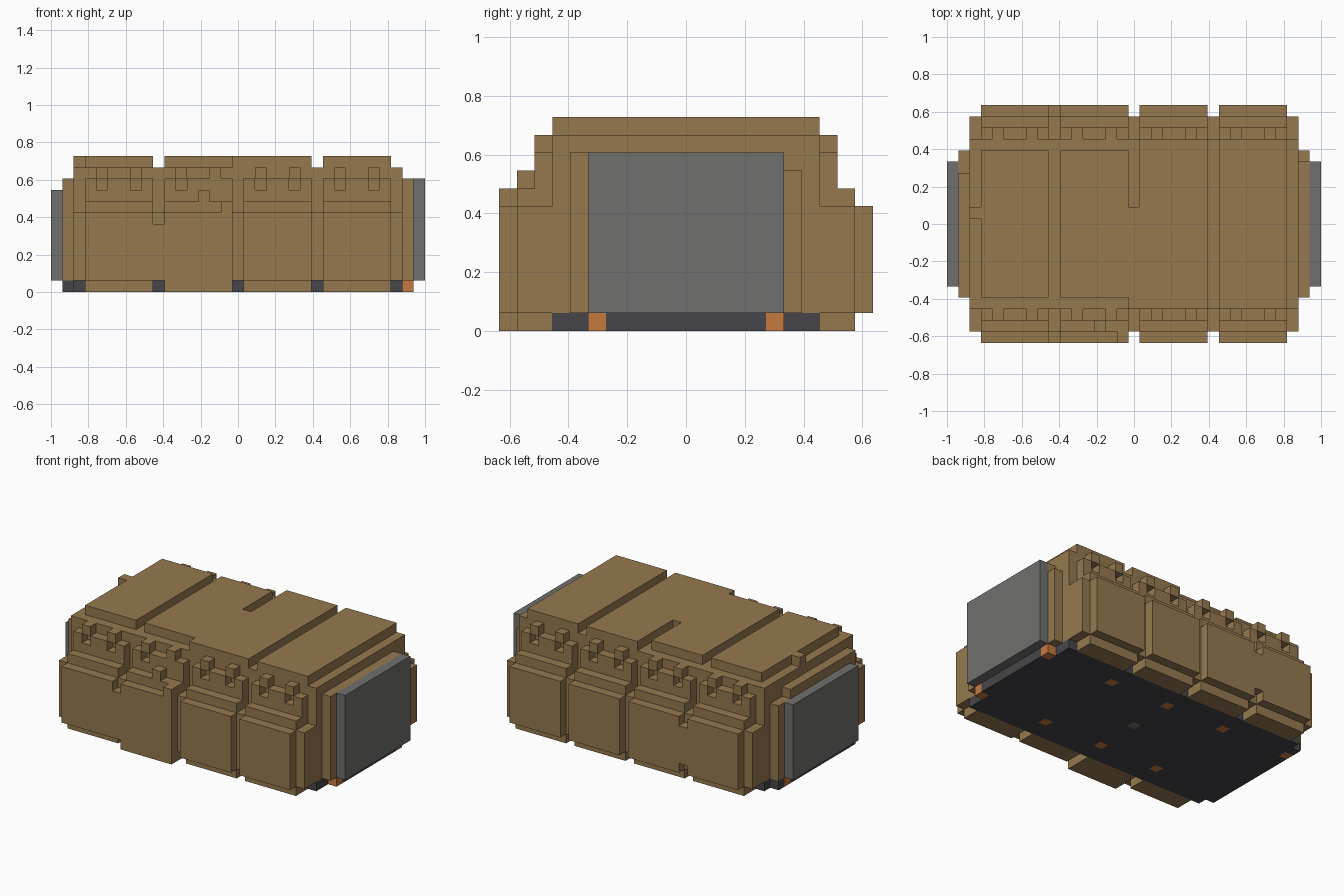
import bpy
import bmesh

cube = bpy.data.objects.get("Cube")
if cube:
    bpy.data.objects.remove(cube)

U = 2 / 33                      # one block
NX, NY = 33, 21                 # blocks along x and y
PANELS = (3, 10, 17, 24)        # first block of each armour panel
WIDE = 6                        # blocks per panel


def material(name, rgb):
    m = bpy.data.materials.new(name)
    m.use_nodes = True
    m.diffuse_color = (*rgb, 1)
    m.node_tree.nodes["Principled BSDF"].inputs["Base Color"].default_value = (*rgb, 1)
    return m


BROWN = material("tan brown", (0.305, 0.191, 0.078))
GREY = material("mid grey", (0.162, 0.162, 0.158))
DARK = material("charcoal", (0.062, 0.062, 0.069))
ORANGE = material("copper orange", (0.565, 0.195, 0.051))


def box(x, y, z):
    """Set of blocks in three half-open ranges."""
    return {(i, j, k) for i in range(*x) for j in range(*y) for k in range(*z)}


def flip(cells):
    """Mirror blocks front to back."""
    return {(i, NY - 1 - j, k) for i, j, k in cells}


def build(name, cells, mat):
    """Skin the outside of a set of blocks and merge flat areas."""
    bm = bmesh.new()
    verts = {}

    def vert(p):
        if p not in verts:
            verts[p] = bm.verts.new(((p[0] - NX / 2) * U, (p[1] - NY / 2) * U, p[2] * U))
        return verts[p]

    for c in sorted(cells):
        for axis in range(3):
            for side in (0, 1):
                near = list(c)
                near[axis] += 2 * side - 1
                if tuple(near) in cells:
                    continue
                a, b = (axis + 1) % 3, (axis + 2) % 3
                ring = []
                for da, db in ((0, 0), (1, 0), (1, 1), (0, 1)):
                    p = list(c)
                    p[axis] += side
                    p[a] += da
                    p[b] += db
                    ring.append(vert(tuple(p)))
                bm.faces.new(ring if side else ring[::-1])
    bmesh.ops.dissolve_limit(bm, angle_limit=0.01, verts=bm.verts, edges=bm.edges)
    mesh = bpy.data.meshes.new(name)
    bm.to_mesh(mesh)
    bm.free()
    mesh.materials.append(mat)
    ob = bpy.data.objects.new(name, mesh)
    bpy.context.collection.objects.link(ob)
    return ob


# Stepped inner hull and its two end steps
hull = box((2, 31), (1, 20), (1, 7)) | box((2, 31), (3, 18), (7, 11))
hull |= box((31, 32), (4, 17), (1, 10)) - box((31, 32), (16, 17), (9, 10))
hull |= box((1, 2), (4, 17), (1, 10)) - box((1, 2), (15, 17), (9, 10))
build("hull", hull, BROWN)


# Stepped side panel with two clips over small recesses
def side_panel(start):
    span = (start, start + WIDE)
    cells = box(span, (0, 1), (1, 7)) | box(span, (1, 2), (1, 8))
    cells |= box(span, (2, 3), (1, 10)) | box(span, (1, 3), (0, 1))
    for i in (start + 1, start + 4):
        cells -= {(i, 2, 9)}
        cells |= {(i, 2, 10)}
    return cells


bridge = box((9, 10), (0, 1), (1, 6))
front = set(bridge)
back = flip(bridge - {(9, 0, 1)})
for start in PANELS:
    front |= side_panel(start)
    back |= flip(side_panel(start))
front |= box((10, 16), (0, 1), (0, 1))
front |= {(15, 0, 7), (13, 1, 8), (14, 2, 9)}
build("front_side_panels", front, BROWN)
build("back_side_panels", back, BROWN)

# Raised roof panels, partly joined in the middle
roof = box((3, 9), (4, 17), (11, 12)) | box((10, 16), (4, 17), (11, 12))
roof |= box((16, 23), (3, 18), (11, 12)) - box((16, 17), (12, 18), (11, 12))
roof |= box((24, 30), (3, 18), (11, 12)) | {(2, 11, 11)}
build("roof_panels", roof, BROWN)

# End plates
build("right_view_end_plate", box((32, 33), (5, 16), (1, 10)), GREY).name = "left_end_plate"
build("right_end_plate", box((0, 1), (5, 16), (1, 9)), GREY)

# Base with copper contacts set into it
contacts = {(i, j, 0) for i in (9, 16, 23, 31) for j in (5, 15)} | {(1, 15, 0)}
centre = {(16, 10, 0)}
base = box((2, 31), (3, 18), (0, 1)) | box((1, 2), (4, 17), (0, 1)) | box((31, 32), (5, 16), (0, 1))
build("base", base - contacts - centre, DARK)
build("contacts", contacts, ORANGE)
build("centre_contact", centre, GREY)
